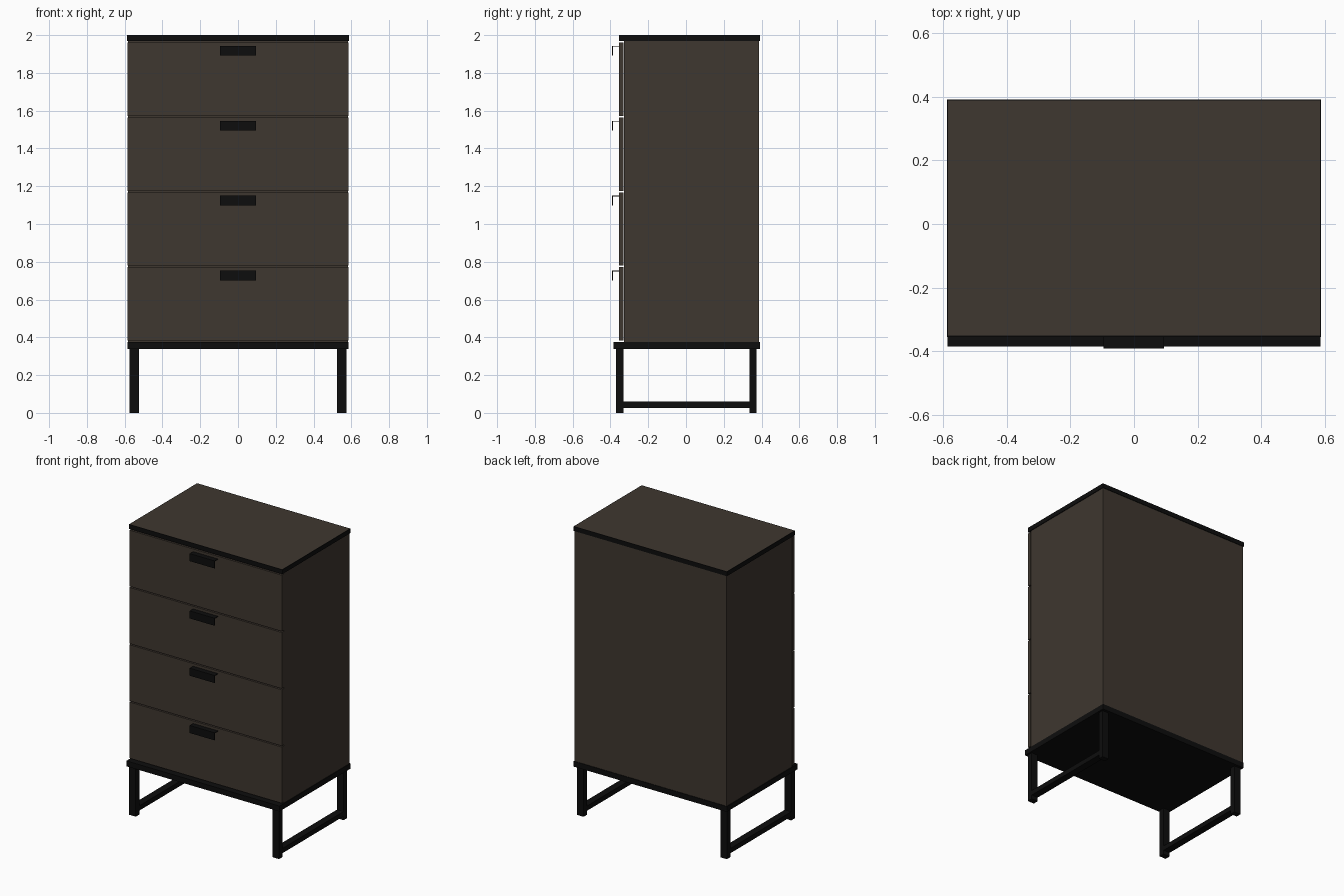
import bpy, bmesh

if "Cube" in bpy.data.objects:
    bpy.data.objects.remove(bpy.data.objects["Cube"])


def material(name, rgb):
    m = bpy.data.materials.new(name)
    m.diffuse_color = (*rgb, 1)
    m.use_nodes = True
    m.node_tree.nodes["Principled BSDF"].inputs["Base Color"].default_value = m.diffuse_color
    return m


BROWN = material("dark brown wood", (0.049, 0.038, 0.029))
BLACK = material("black metal", (0.004, 0.004, 0.004))


def link(name, bm, *mats):
    bmesh.ops.recalc_face_normals(bm, faces=bm.faces)
    me = bpy.data.meshes.new(name)
    bm.to_mesh(me)
    bm.free()
    ob = bpy.data.objects.new(name, me)
    for m in mats:
        me.materials.append(m)
    bpy.context.collection.objects.link(ob)
    return ob


def cube(x, y, z):
    """Box mesh from (min, max) ranges."""
    bm = bmesh.new()
    bmesh.ops.create_cube(bm, size=1)
    for v in bm.verts:
        v.co = [r[0] if c < 0 else r[1] for c, r in zip(v.co, (x, y, z))]
    return bm


def box(name, x, y, z, mat):
    return link(name, cube(x, y, z), mat)


# Carcass
box("cabinet_body", (-0.582, 0.582), (-0.328, 0.387), (0.375, 1.97), BROWN)

# Top slab: black edge band with a brown upper face
bm = cube((-0.587, 0.587), (-0.354, 0.391), (1.969, 2.0))
top = [f for f in bm.faces if f.normal.z > 0.9]
bmesh.ops.inset_region(bm, faces=top, thickness=0.005)
for f in top:
    f.material_index = 1
link("top_slab", bm, BLACK, BROWN)

# Drawers with bent-sheet pulls
PITCH = 0.3965
for i in range(4):
    z0 = 0.383 + i * PITCH
    z1 = z0 + PITCH - 0.008
    box(f"drawer_front_{i + 1}", (-0.584, 0.584), (-0.354, -0.33), (z0, z1), BROWN)
    # Pull: top flange and a hanging lip, open at the ends
    zt = z1 - 0.018
    zb = zt - 0.052
    t = 0.004
    profile = [(-0.354, zt), (-0.391, zt), (-0.391, zb), (-0.391 + t, zb),
               (-0.391 + t, zt - t), (-0.354, zt - t)]
    bm = bmesh.new()
    face = bm.faces.new([bm.verts.new((-0.096, y, z)) for y, z in profile])
    ext = bmesh.ops.extrude_face_region(bm, geom=[face])["geom"]
    bmesh.ops.translate(bm, vec=(0.19, 0, 0),
                        verts=[g for g in ext if isinstance(g, bmesh.types.BMVert)])
    link(f"drawer_pull_{i + 1}", bm, BLACK)

# Base plate
box("base_plate", (-0.586, 0.586), (-0.384, 0.391), (0.338, 0.375), BLACK)

# Leg frames
for side, s in (("left", -1), ("right", 1)):
    x = sorted((s * 0.524, s * 0.574))
    box(f"front_leg_{side}", x, (-0.37, -0.331), (0, 0.34), BLACK)
    box(f"back_leg_{side}", x, (0.335, 0.372), (0, 0.34), BLACK)
    box(f"leg_rail_{side}", x, (-0.331, 0.335), (0.027, 0.06), BLACK)
